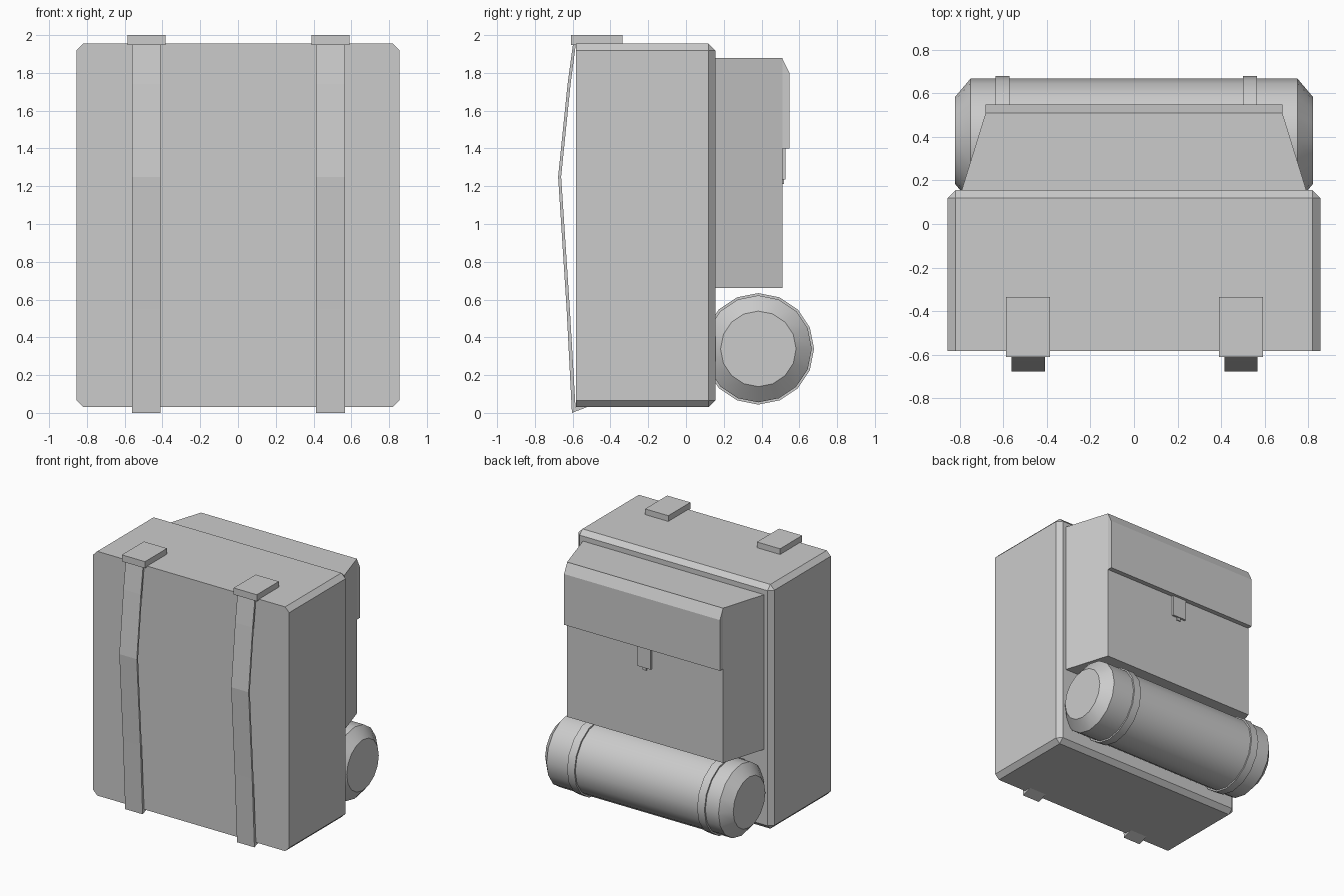
import bpy, bmesh, math
from mathutils import Vector

if "Cube" in bpy.data.objects:
    bpy.data.objects.remove(bpy.data.objects["Cube"])


def finish(name, bm, smooth=False):
    bmesh.ops.recalc_face_normals(bm, faces=bm.faces)
    mesh = bpy.data.meshes.new(name)
    bm.to_mesh(mesh)
    bm.free()
    ob = bpy.data.objects.new(name, mesh)
    bpy.context.collection.objects.link(ob)
    if smooth:
        bpy.ops.object.select_all(action='DESELECT')
        ob.select_set(True)
        bpy.context.view_layer.objects.active = ob
        bpy.ops.object.shade_smooth_by_angle(angle=math.radians(35))
    return ob


def box_bm(x0, x1, y0, y1, z0, z1):
    bm = bmesh.new()
    bmesh.ops.create_cube(bm, size=1)
    for v in bm.verts:
        v.co = Vector(((x0 + x1) / 2 + v.co.x * (x1 - x0),
                       (y0 + y1) / 2 + v.co.y * (y1 - y0),
                       (z0 + z1) / 2 + v.co.z * (z1 - z0)))
    return bm


def prism(name, yz, x0, x1):
    """Extrude a side profile (y, z) along x."""
    bm = bmesh.new()
    face = bm.faces.new([bm.verts.new((x0, y, z)) for y, z in yz])
    ext = bmesh.ops.extrude_face_region(bm, geom=[face])
    bmesh.ops.translate(bm, vec=(x1 - x0, 0, 0),
                        verts=[g for g in ext['geom'] if isinstance(g, bmesh.types.BMVert)])
    return finish(name, bm)


def lathe_x(name, xr, cy, cz, closed=False, steps=16):
    """Spin a profile (x, radius) around an axis parallel to x."""
    bm = bmesh.new()
    vs = [bm.verts.new((x, cy, cz + r)) for x, r in xr]
    es = [bm.edges.new(p) for p in zip(vs, vs[1:])]
    if closed:
        es.append(bm.edges.new((vs[-1], vs[0])))
    bmesh.ops.spin(bm, geom=vs + es, cent=(0, cy, cz), axis=(1, 0, 0),
                   angle=2 * math.pi, steps=steps, use_duplicate=False)
    bmesh.ops.remove_doubles(bm, verts=bm.verts, dist=1e-4)
    if not closed:
        bmesh.ops.holes_fill(bm, edges=[e for e in bm.edges if e.is_boundary], sides=0)
    return finish(name, bm, smooth=True)


# Main pack: every edge chamfered except the rim of the front panel
FRONT, BACK = -0.583, 0.155
bm = box_bm(-0.855, 0.855, FRONT, BACK, 0.03, 1.955)
edges = [e for e in bm.edges if max(v.co.y for v in e.verts) > 0]
bmesh.ops.bevel(bm, geom=edges, offset=0.036, segments=1, affect='EDGES')
finish("pack_body", bm)

# Rear pocket, narrowing away from the pack
bm = box_bm(-0.79, 0.79, BACK, 0.51, 0.66, 1.88)
for v in bm.verts:
    if v.co.y > 0.4:
        v.co.x *= 0.68 / 0.79
finish("rear_pocket", bm)

# Pocket flap with sloped top, and its fastener
prism("pocket_flap", [(0.508, 1.4), (0.548, 1.4), (0.548, 1.8), (0.508, 1.88)], -0.68, 0.68)
finish("flap_fastener", box_bm(-0.06, 0.06, 0.508, 0.526, 1.235, 1.42))
finish("fastener_tip", box_bm(-0.016, 0.016, 0.508, 0.518, 1.212, 1.237))

# Bedroll and its two tie bands
CY, CZ = 0.383, 0.339
lathe_x("bedroll", [(-0.82, 0.2), (-0.75, 0.283), (0.75, 0.283), (0.82, 0.2)], CY, CZ)
for i, x in enumerate((-0.603, 0.531)):
    h = 0.032
    lathe_x(f"bedroll_band_{i}", [(x - h, 0.275), (x - h, 0.295), (x + h, 0.295), (x + h, 0.275)],
            CY, CZ, closed=True)

# Shoulder straps and the pads on top of the pack
outer = [(-0.598, 1.955), (-0.627, 1.74), (-0.677, 1.25), (-0.632, 0.55), (-0.604, 0.0)]
inner = [(-0.52, 0.032), (-0.585, 0.032), (-0.615, 0.55), (-0.661, 1.25), (-0.611, 1.74), (-0.583, 1.955)]
for side, x in (("left", -0.485), ("right", 0.49)):
    prism(f"{side}_shoulder_strap", outer + inner, x - 0.076, x + 0.076)
    finish(f"{side}_strap_pad", box_bm(x - 0.101, x + 0.101, -0.61, -0.335, 1.948, 2.0))
